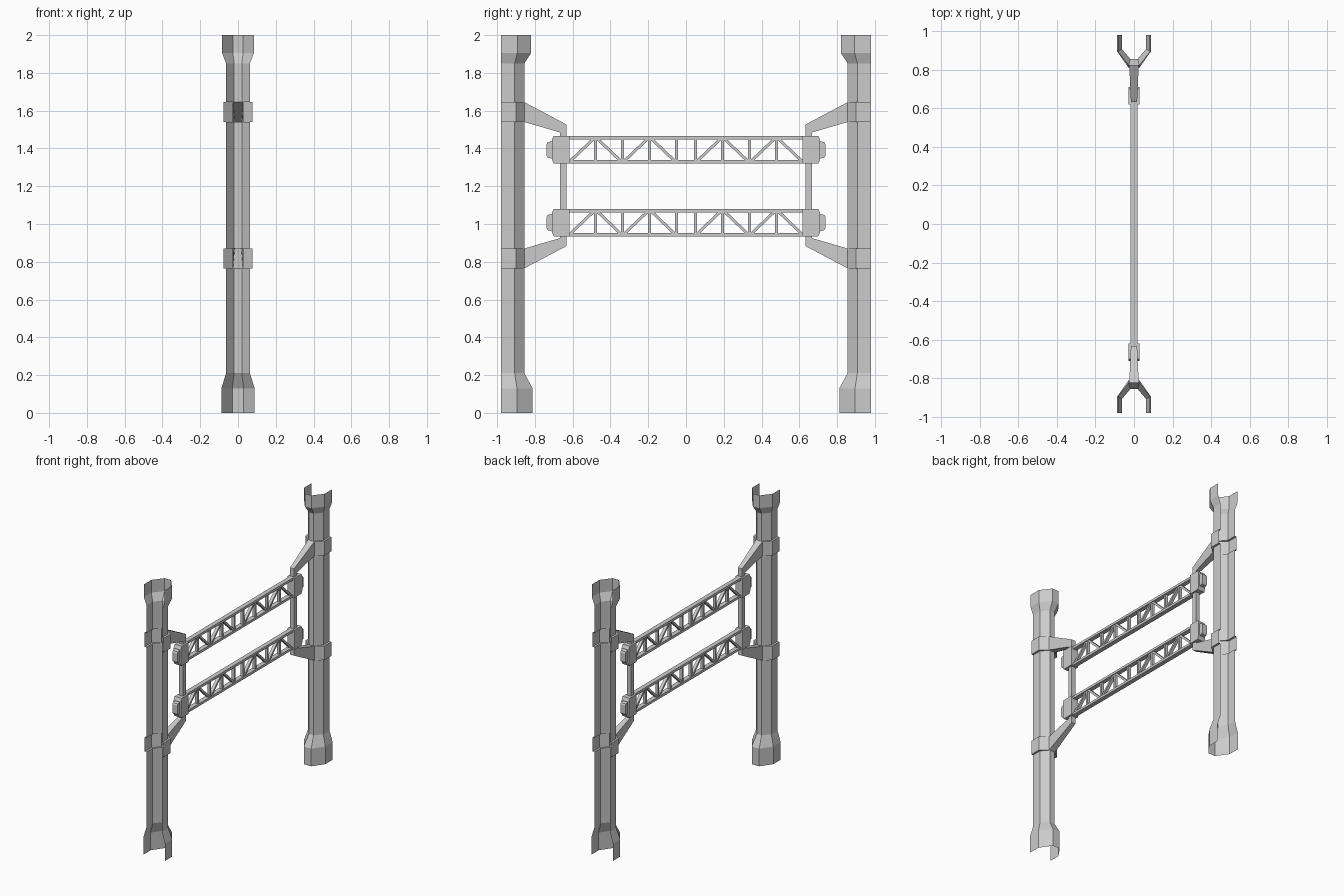
import bpy, bmesh
from mathutils import Vector

cube = bpy.data.objects.get("Cube")
if cube:
    bpy.data.objects.remove(cube)

steel = bpy.data.materials.new("light_grey_steel")
steel.use_nodes = True
GREY = (0.6, 0.6, 0.6, 1)
steel.diffuse_color = GREY
steel.node_tree.nodes["Principled BSDF"].inputs["Base Color"].default_value = GREY

MID = 1.205   # height about which the frame between the pillars is symmetric


def finish(name, bm):
    bmesh.ops.remove_doubles(bm, verts=bm.verts, dist=0.0001)
    bmesh.ops.recalc_face_normals(bm, faces=bm.faces)
    mesh = bpy.data.meshes.new(name)
    bm.to_mesh(mesh)
    bm.free()
    mesh.materials.append(steel)
    obj = bpy.data.objects.new(name, mesh)
    bpy.context.collection.objects.link(obj)
    return obj


def loft(bm, rings, closed=True, caps=False, skip=lambda ring, side: False):
    """Join successive rings of points with quads."""
    rows = [[bm.verts.new(p) for p in ring] for ring in rings]
    n = len(rows[0])
    for r in range(len(rows) - 1):
        for i in range(n if closed else n - 1):
            if not skip(r, i):
                j = (i + 1) % n
                bm.faces.new((rows[r][i], rows[r][j], rows[r + 1][j], rows[r + 1][i]))
    if caps:
        bm.faces.new(rows[0])
        bm.faces.new(rows[-1])


def plate(bm, outline, half):
    """Extrude a (y, z) outline across x."""
    loft(bm, [[(x, y, z) for y, z in outline] for x in (-half, half)], caps=True)


def bar(bm, a, b, width, half):
    """Flat bar between two (y, z) points."""
    a, b = Vector(a), Vector(b)
    side = (b - a).normalized().orthogonal() * width / 2
    plate(bm, [a - side, b - side, b + side, a + side], half)


def channel(side, z, half, knee, inner, web):
    """Open half-octagon section, with its opening turned outwards."""
    pts = [(-half, 0.98), (-half, knee), (-web, inner), (web, inner), (half, knee), (half, 0.98)]
    return [(x, side * y, z) for x, y in pts]


SHAFT = (0.063, 0.907, 0.856, 0.02)
FOOT = (0.088, 0.895, 0.812, 0.03)
HEAD = (0.084, 0.893, 0.82, 0.027)
COLLAR = (0.078, 0.9, 0.856, 0.026)

for side, label in ((-1, "front"), (1, "back")):
    # Pillar shell with flared ends and two collars, each open to its arm
    low, high = (0.765, 0.87), (1.54, 1.645)
    levels = [(0, FOOT), (0.13, FOOT), (0.21, SHAFT)]
    for z0, z1 in (low, high):
        levels += [(z0, SHAFT), (z0, COLLAR), (z1, COLLAR), (z1, SHAFT)]
    levels += [(1.85, SHAFT), (1.905, HEAD), (2, HEAD)]
    openings = [r for r in range(len(levels) - 1)
                if levels[r][1] is COLLAR and levels[r + 1][1] is COLLAR]
    bm = bmesh.new()
    loft(bm, [channel(side, z, *section) for z, section in levels], closed=False,
         skip=lambda r, i: i == 2 and r in openings)
    finish(label + "_pillar", bm)

    # Bracket: tapered arms mitred into a vertical post
    def section(half, outer, inner):
        return [(x, side * y, z) for x, (y, z) in
                ((-half, outer), (half, outer), (half, inner), (-half, inner))]

    def flip(p):
        return (p[0], 2 * MID - p[1])

    start = ((0.856, 1.645), (0.856, 1.54))
    mitre = ((0.633, 1.527), (0.668, 1.485))
    bm = bmesh.new()
    loft(bm, [section(0.026, *start), section(0.016, *mitre),
              section(0.016, *map(flip, mitre)), section(0.026, *map(flip, start))])
    finish(label + "_bracket", bm)

for base, label in ((0.935, "lower"), (1.32, "upper")):
    top = base + 0.145
    # Truss chords
    for name, z in (("bottom", base + 0.009), ("top", top - 0.009)):
        bm = bmesh.new()
        bar(bm, (-0.63, z), (0.63, z), 0.018, 0.017)
        finish(f"{label}_{name}_chord", bm)

    # Truss web: uprights and zigzag diagonals, mirrored about the centre
    bm = bmesh.new()
    lo, hi = base + 0.014, top - 0.014
    for side in (-1, 1):
        for i in range(4):
            y0 = 0.05 + i * 0.143
            y1 = y0 + 0.143
            bar(bm, (side * y0, lo), (side * y0, hi), 0.015, 0.011)
            za, zb = (lo, hi) if i % 2 == 0 else (hi, lo)
            bar(bm, (side * (y0 + 0.01), za), (side * (y1 - 0.01), zb), 0.015, 0.011)
    finish(label + "_web", bm)

    # Clamp blocks and their end caps
    for side, end in ((-1, "front"), (1, "back")):
        bm = bmesh.new()
        block = [(0.618, base), (0.7, base), (0.71, base + 0.02),
                 (0.71, top - 0.02), (0.7, top), (0.618, top)]
        plate(bm, [(side * y, z) for y, z in block], 0.029)
        finish(f"{label}_{end}_clamp", bm)

        bm = bmesh.new()
        cap = [(0.705, base + 0.025), (0.732, base + 0.032),
               (0.738, base + 0.042), (0.738, top - 0.042),
               (0.732, top - 0.032), (0.705, top - 0.025)]
        plate(bm, [(side * y, z) for y, z in cap], 0.02)
        finish(f"{label}_{end}_cap", bm)
